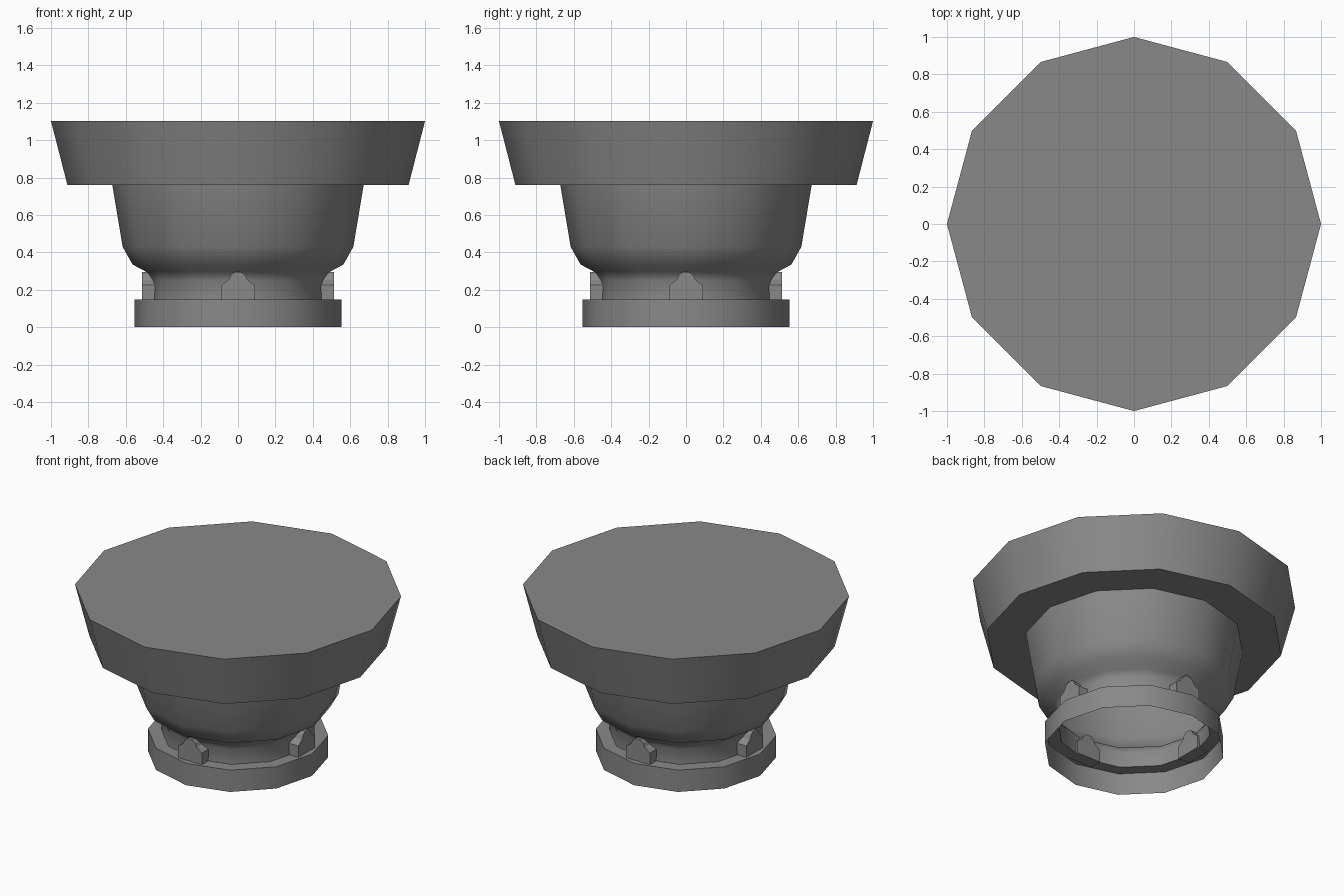
import bpy, bmesh
from math import sin, cos, pi, radians

cube = bpy.data.objects.get("Cube")
if cube:
    bpy.data.objects.remove(cube, do_unlink=True)

grey = bpy.data.materials.new("stone grey")
grey.use_nodes = True
colour = (0.25, 0.25, 0.25, 1)
grey.diffuse_color = colour
grey.node_tree.nodes["Principled BSDF"].inputs["Base Color"].default_value = colour

SIDES = 12


def add_object(name, bm):
    mesh = bpy.data.meshes.new(name)
    bm.to_mesh(mesh)
    bm.free()
    mesh.materials.append(grey)
    obj = bpy.data.objects.new(name, mesh)
    bpy.context.collection.objects.link(obj)
    return obj


def lathe(name, profile, cap_top=False):
    """Turn a (radius, height) profile, listed from bottom to top, into a shell."""
    bm = bmesh.new()
    rings = [[bm.verts.new((r * cos(2 * pi * i / SIDES), r * sin(2 * pi * i / SIDES), z))
              for i in range(SIDES)] for r, z in profile]
    for low, high in zip(rings, rings[1:]):
        for i in range(SIDES):
            j = (i + 1) % SIDES
            bm.faces.new((low[i], low[j], high[j], high[i]))
    if cap_top:
        bm.faces.new(rings[-1])
    obj = add_object(name, bm)
    bpy.ops.object.select_all(action="DESELECT")
    obj.select_set(True)
    bpy.context.view_layer.objects.active = obj
    bpy.ops.object.shade_smooth_by_angle(angle=radians(62))
    return obj


def lug(name, angle, inner=0.43, outer=0.513):
    """Extrude a rounded-shoulder tab outwards, then turn it about the axis."""
    half = [(0.09, 0.14), (0.09, 0.225), (0.05, 0.253), (0.038, 0.278), (0.018, 0.295)]
    outline = half + [(-x, z) for x, z in reversed(half)]
    bm = bmesh.new()
    face = bm.faces.new([bm.verts.new((inner, y, z)) for y, z in outline])
    out = bmesh.ops.extrude_face_region(bm, geom=[face])["geom"]
    moved = [v for v in out if isinstance(v, bmesh.types.BMVert)]
    bmesh.ops.translate(bm, verts=moved, vec=(outer - inner, 0, 0))
    bmesh.ops.recalc_face_normals(bm, faces=bm.faces)
    obj = add_object(name, bm)
    obj.rotation_euler.z = angle


# Open-bottomed foot: outer wall and top ledge
lathe("foot_ring", [(0.553, 0), (0.553, 0.147), (0.47, 0.147)])

# Hollow neck flaring into the bowl
lathe("bowl", [(0.47, 0.147), (0.468, 0.25), (0.492, 0.297),
               (0.563, 0.335), (0.617, 0.43), (0.672, 0.76)])

# Wide rim: underside ledge, tilted wall and flat top
lathe("rim", [(0.672, 0.76), (0.912, 0.76), (1, 1.103)], cap_top=True)

# Four lugs standing on the foot ledge
for side, turn in (("left", 0), ("back", 1), ("right", 2), ("front", 3)):
    lug(side + "_lug", turn * pi / 2)
